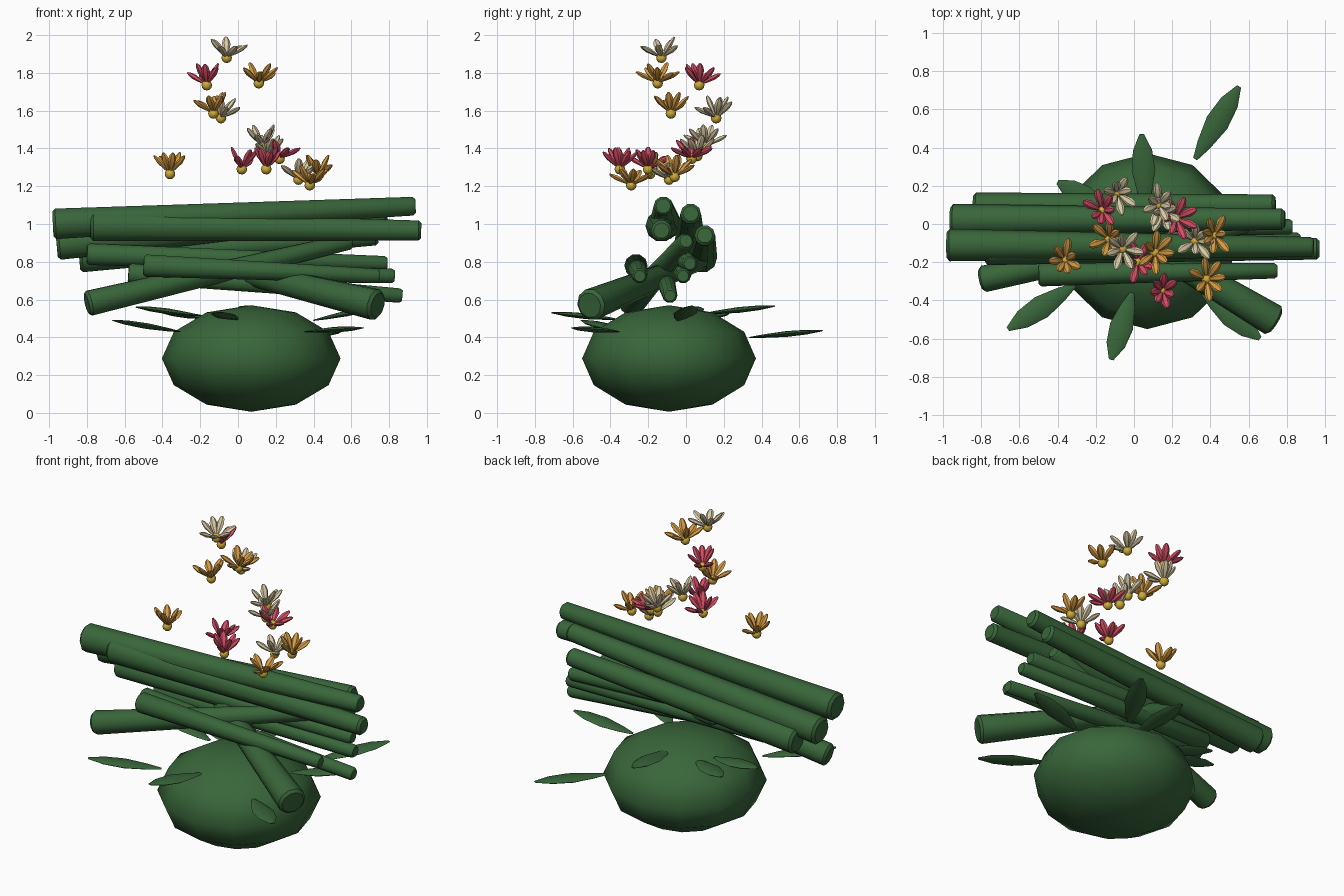
import bpy, bmesh, math, random
from mathutils import Vector, Matrix

if "Cube" in bpy.data.objects:
    bpy.data.objects.remove(bpy.data.objects["Cube"])

random.seed(4)


def material(name, rgb):
    m = bpy.data.materials.new(name)
    m.diffuse_color = (*rgb, 1)
    m.use_nodes = True
    m.node_tree.nodes["Principled BSDF"].inputs["Base Color"].default_value = m.diffuse_color
    return m


GREEN = material("leaf green", (0.040, 0.132, 0.042))
CREAM = material("cream", (0.70, 0.60, 0.38))
ORANGE = material("orange", (0.68, 0.33, 0.055))
PINK = material("pink", (0.68, 0.075, 0.13))
YELLOW = material("yellow", (0.62, 0.41, 0.04))


def finish(bm, name, mat, angle=40):
    bmesh.ops.recalc_face_normals(bm, faces=bm.faces)
    me = bpy.data.meshes.new(name)
    bm.to_mesh(me)
    bm.free()
    me.materials.append(mat)
    ob = bpy.data.objects.new(name, me)
    bpy.context.collection.objects.link(ob)
    bpy.ops.object.select_all(action='DESELECT')
    ob.select_set(True)
    bpy.context.view_layer.objects.active = ob
    bpy.ops.object.shade_smooth_by_angle(angle=math.radians(angle))
    return ob


def spindle(bm, p0, p1, profile, sides, flat=1.0):
    """Rings of (distance, radius) swept from p0 to p1, flattened vertically."""
    p0, p1 = Vector(p0), Vector(p1)
    d = p1 - p0
    rot = d.to_track_quat('Z', 'Y').to_matrix()
    rings = []
    for t, r in profile:
        ring = []
        for i in range(sides):
            a = 2 * math.pi * i / sides
            v = Vector((r * math.cos(a), r * flat * math.sin(a), t * d.length))
            ring.append(bm.verts.new(p0 + rot @ v))
        rings.append(ring)
    for a, b in zip(rings, rings[1:]):
        for i in range(sides):
            j = (i + 1) % sides
            bm.faces.new((a[i], a[j], b[j], b[i]))
    bm.faces.new(rings[0][::-1])
    bm.faces.new(rings[-1])


# round foliage base
bm = bmesh.new()
bmesh.ops.create_uvsphere(bm, u_segments=12, v_segments=6, radius=1)
bmesh.ops.transform(bm, verts=bm.verts, matrix=Matrix.Translation((0.07, -0.09, 0.288))
                    @ Matrix.Diagonal((0.473, 0.46, 0.282, 1)))
finish(bm, "foliage_base", GREEN, 60)

# bundle of tapered stems: thick end, thin end, radii
stems = [
    ((-0.98, -0.11, 1.00), (0.94, -0.12, 1.095), 0.085, 0.052),
    ((-0.78, -0.13, 0.99), (0.97, -0.13, 0.965), 0.085, 0.056),
    ((-0.96, 0.02, 0.89), (0.79, 0.025, 1.055), 0.085, 0.055),
    ((-0.84, 0.085, 0.82), (0.74, 0.10, 0.94), 0.08, 0.055),
    ((-0.50, -0.265, 0.78), (0.75, -0.245, 0.725), 0.062, 0.04),
    ((-0.80, -0.29, 0.578), (0.60, 0.0, 0.91), 0.07, 0.045),
    ((0.74, -0.51, 0.57), (-0.25, 0.08, 0.81), 0.085, 0.05),
    ((-0.58, -0.12, 0.74), (0.87, -0.085, 0.62), 0.055, 0.04),
    ((-0.55, -0.02, 0.75), (0.83, -0.015, 0.725), 0.055, 0.04),
    ((-0.80, -0.05, 0.84), (0.79, 0.02, 0.79), 0.06, 0.042),
]
for a, b, r0, r1 in stems:
    L = (Vector(b) - Vector(a)).length
    e = 0.015 / L
    bm = bmesh.new()
    spindle(bm, a, b, [(0, r0 * 0.8), (e, r0), (1 - e, r1), (1, r1 * 0.75)], 10)
    finish(bm, "stem", GREEN)

# flat leaves around the base: inner end, tip
leaves = [
    ((0.32, 0.34, 0.40), (0.55, 0.72, 0.435)),
    ((0.06, 0.09, 0.525), (0.04, 0.47, 0.565)),
    ((-0.31, -0.32, 0.43), (-0.66, -0.55, 0.49)),
    ((-0.01, -0.36, 0.495), (-0.12, -0.71, 0.53)),
    ((0.36, -0.36, 0.43), (0.66, -0.60, 0.45)),
    ((-0.20, 0.0, 0.515), (-0.54, 0.06, 0.56)),
    ((0.40, -0.04, 0.49), (0.76, 0.03, 0.565)),
    ((-0.12, 0.06, 0.50), (-0.40, 0.22, 0.53)),
]
LEAF = [(0, 0.012), (0.2, 0.038), (0.5, 0.062), (0.78, 0.05), (1, 0.012)]
for a, b in leaves:
    bm = bmesh.new()
    spindle(bm, a, b, LEAF, 8, 0.25)
    finish(bm, "leaf", GREEN)

# blossoms: colour, centre, sideways lean
flowers = [
    (CREAM, (-0.06, -0.13, 1.88), 0.0), (PINK, (-0.165, 0.07, 1.735), 0.0),
    (ORANGE, (0.11, -0.15, 1.745), 0.25), (ORANGE, (-0.13, -0.08, 1.585), 0.05),
    (CREAM, (-0.09, 0.16, 1.56), 0.2), (CREAM, (0.13, 0.10, 1.41), 0.0),
    (CREAM, (0.155, 0.06, 1.36), 0.1), (PINK, (0.22, 0.03, 1.345), 0.2),
    (PINK, (0.15, -0.35, 1.29), 0.0), (PINK, (0.02, -0.20, 1.29), 0.3),
    (ORANGE, (-0.36, -0.19, 1.265), 0.0), (CREAM, (0.32, -0.09, 1.235), 0.15),
    (ORANGE, (0.38, -0.29, 1.205), 0.2), (ORANGE, (0.42, -0.06, 1.25), 0.0),
]
PETAL = [(0, 0.006), (0.3, 0.016), (0.62, 0.023), (0.88, 0.016), (1, 0.006)]
for col, c, lean in flowers:
    c = Vector(c)
    bm = bmesh.new()
    phase = random.uniform(0, math.pi)
    for i in range(7):
        a = phase + 2 * math.pi * i / 7
        el = math.radians(random.choice((22, 40, 55)))
        d = Vector((0.85 * math.cos(a) * math.cos(el) + lean,
                    math.sin(a) * math.cos(el), math.sin(el) + 0.1)).normalized()
        spindle(bm, c + d * 0.015, c + d * 0.13, PETAL, 6, 0.6)
    finish(bm, "petals", col)
    bm = bmesh.new()
    bmesh.ops.create_uvsphere(bm, u_segments=8, v_segments=6, radius=0.028,
                              matrix=Matrix.Translation(c))
    finish(bm, "flower_centre", YELLOW, 60)
